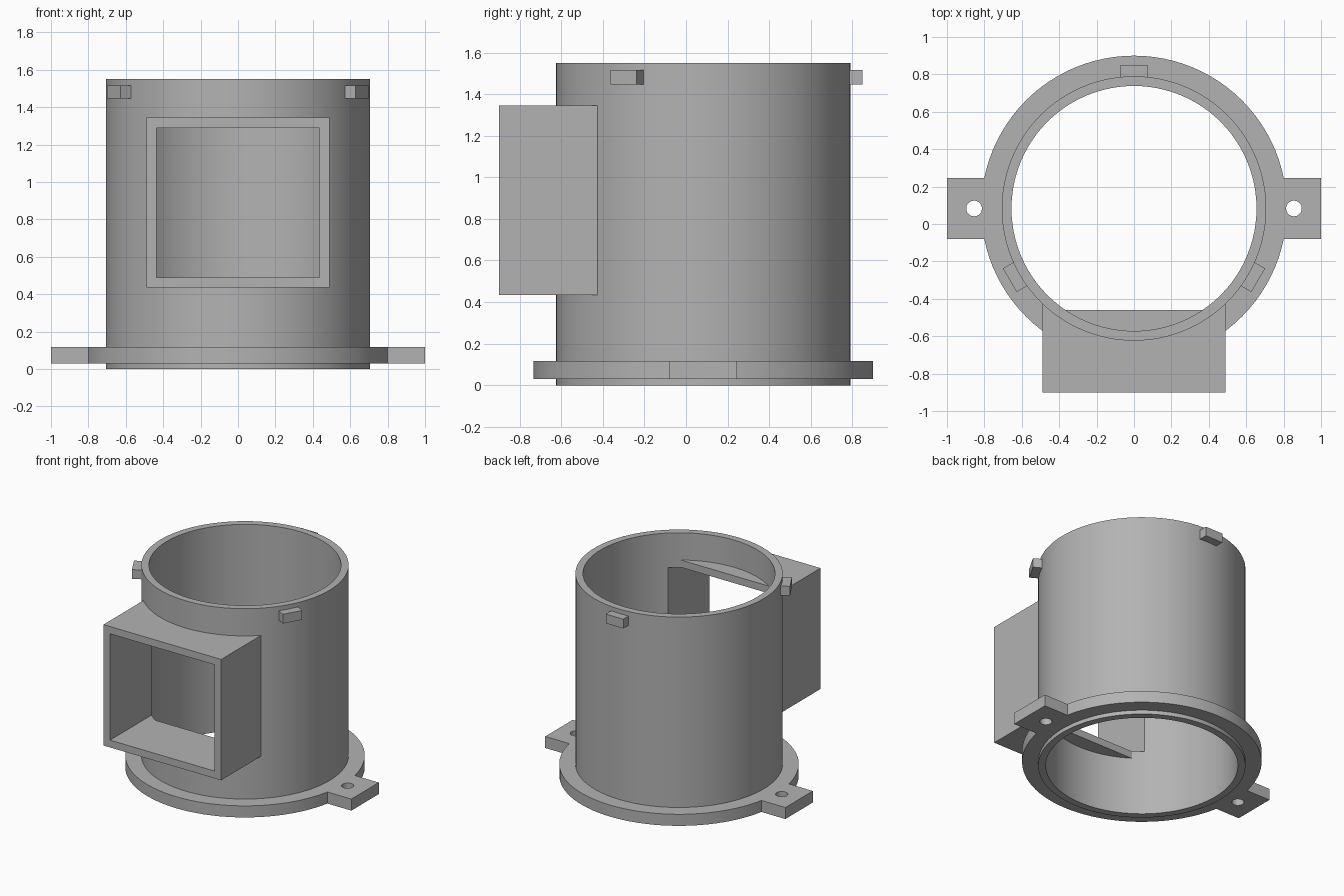
import bpy, bmesh, math
from mathutils import Matrix, Vector

CY = 0.083            # y of the tube axis
R_OUT, R_IN = 0.707, 0.655
HEIGHT = 1.55

if "Cube" in bpy.data.objects:
    bpy.data.objects.remove(bpy.data.objects["Cube"], do_unlink=True)

grey = bpy.data.materials.new("plain grey")
grey.use_nodes = True
grey.diffuse_color = (0.45, 0.45, 0.45, 1)
grey.node_tree.nodes["Principled BSDF"].inputs["Base Color"].default_value = (0.45, 0.45, 0.45, 1)


def finish(name, bm):
    mesh = bpy.data.meshes.new(name)
    bm.to_mesh(mesh)
    bm.free()
    mesh.materials.append(grey)
    obj = bpy.data.objects.new(name, mesh)
    bpy.context.collection.objects.link(obj)
    return obj


def box(name, x, y, z):
    """Box from (low, high) ranges."""
    bm = bmesh.new()
    size = Vector(b - a for a, b in (x, y, z))
    mid = Vector((a + b) / 2 for a, b in (x, y, z))
    bmesh.ops.create_cube(bm, size=1, matrix=Matrix.Translation(mid) @ Matrix.Diagonal(size).to_4x4())
    return finish(name, bm)


def cylinder(name, radius, z, x=0, sides=96):
    bm = bmesh.new()
    bmesh.ops.create_cone(bm, cap_ends=True, segments=sides, radius1=radius, radius2=radius,
                          depth=z[1] - z[0], matrix=Matrix.Translation((x, CY, sum(z) / 2)))
    return finish(name, bm)


def combine(obj, other, operation="DIFFERENCE"):
    """Apply a boolean and discard the helper."""
    mod = obj.modifiers.new("cut", "BOOLEAN")
    mod.operation, mod.object, mod.solver = operation, other, "EXACT"
    bpy.context.view_layer.objects.active = obj
    bpy.ops.object.modifier_apply(modifier=mod.name)
    bpy.data.objects.remove(other, do_unlink=True)


def smooth(obj):
    bpy.ops.object.select_all(action="DESELECT")
    obj.select_set(True)
    bpy.context.view_layer.objects.active = obj
    bpy.ops.object.shade_smooth_by_angle(angle=math.radians(30))


def opening():
    return box("opening", (-0.435, 0.435), (-1.2, 0), (0.49, 1.29))


# Main tube with a rectangular window in its front wall
tube = cylinder("tube_body", R_OUT, (0, HEIGHT))
combine(tube, cylinder("bore", R_IN, (-0.1, HEIGHT + 0.1)))
combine(tube, opening())
smooth(tube)

# Rectangular duct; its floor and roof reach a little into the tube
duct = box("front_duct", (-0.49, 0.49), (-0.9, -0.42), (0.435, 1.345))
combine(duct, opening())
combine(duct, box("trim", (-0.435, 0.435), (-0.46, 0), (0.3, 1.5)))

# Mounting flange with two drilled ears
FLANGE_Z = (0.03, 0.117)
flange = cylinder("mounting_flange", 0.817, FLANGE_Z)
combine(flange, box("ears", (-1, 1), (CY - 0.163, CY + 0.163), FLANGE_Z), "UNION")
combine(flange, cylinder("flange_bore", R_OUT - 0.01, (-0.1, 0.3)))
for side in (-1, 1):
    combine(flange, cylinder("bolt_hole", 0.042, (-0.1, 0.3), x=side * 0.855, sides=32))
smooth(flange)

# Three locking pegs spaced evenly round the rim
for name, angle in (("back_peg", 90), ("right_peg", 210), ("left_peg", 330)):
    peg = box(name, (0.69, 0.767), (-0.073, 0.073), (1.447, 1.517))
    peg.data.transform(Matrix.Translation((0, CY, 0)) @ Matrix.Rotation(math.radians(angle), 4, "Z"))
